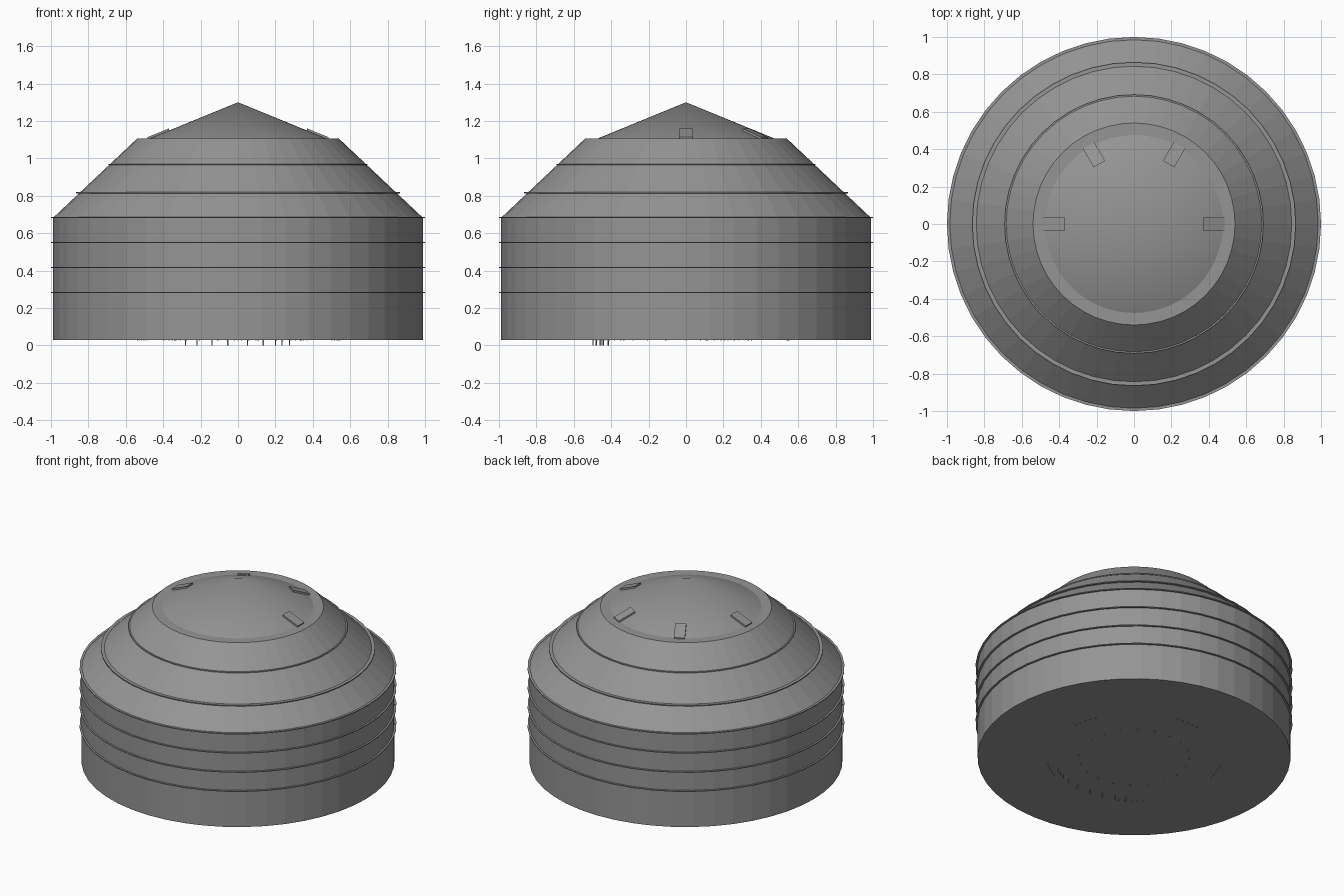
import bpy, bmesh
from math import sin, cos, radians, tau

cube = bpy.data.objects.get("Cube")
if cube:
    bpy.data.objects.remove(cube)

grey = bpy.data.materials.new("mid_grey")
grey.use_nodes = True
colour = (0.3, 0.3, 0.3, 1)
grey.diffuse_color = colour
grey.node_tree.nodes["Principled BSDF"].inputs["Base Color"].default_value = colour


def finish(name, bm):
    bmesh.ops.recalc_face_normals(bm, faces=bm.faces)
    mesh = bpy.data.meshes.new(name)
    bm.to_mesh(mesh)
    bm.free()
    mesh.materials.append(grey)
    obj = bpy.data.objects.new(name, mesh)
    bpy.context.collection.objects.link(obj)
    return obj


def lathe(name, profile, sides):
    """Turn a radius/height profile around z, closing both ends."""
    bm = bmesh.new()
    rows = []
    for r, z in profile:
        if r == 0:
            rows.append([bm.verts.new((0, 0, z))] * sides)
        else:
            rows.append([bm.verts.new((r * cos(tau * i / sides), r * sin(tau * i / sides), z))
                         for i in range(sides)])
    for a, b in zip(rows, rows[1:]):
        for i in range(sides):
            j = (i + 1) % sides
            bm.faces.new(list(dict.fromkeys((a[i], a[j], b[j], b[i]))))
    for row in (rows[0], rows[-1]):
        if row[0] is not row[1]:
            bm.faces.new(row)
    return finish(name, bm)


# Drum wall, sloping shoulder and flat ledge
BASE, EAVE, LEDGE = 0.03, 0.683, 1.105
WALL, RIM, CAP = 0.988, 0.54, 0.48
lathe("bin_body", [(WALL, BASE), (WALL, EAVE), (RIM, LEDGE)], 48)

# Conical cap
PEAK = 1.3
cap = lathe("roof_cap", [(CAP, LEDGE - 0.002), (0, PEAK)], 96)
for poly in cap.data.polygons:
    poly.use_smooth = len(poly.vertices) == 3

# Thin hoops round the wall and shoulder
for n, (r, z) in enumerate([(1, 0.283), (1, 0.416), (1, 0.55), (1, 0.683),
                            (0.865, 0.816), (0.692, 0.967)]):
    lathe(f"hoop_{n + 1}", [(r, z - 0.003), (r, z + 0.003)], 48)


# Hatch plates lying on the cap slope
def cap_height(r):
    return LEDGE + (PEAK - LEDGE) * (1 - r / CAP)


for n in range(4):
    a = radians(60 * n)
    bm = bmesh.new()
    for r in (0.37, 0.485):
        for side in (-0.035, 0.035):
            for lift in (-0.004, 0.01):
                bm.verts.new((r * cos(a) - side * sin(a), r * sin(a) + side * cos(a),
                              cap_height(r) + lift))
    bmesh.ops.convex_hull(bm, input=bm.verts)
    finish(f"roof_hatch_{n + 1}", bm)


# Tiny pins and studs under the floor
def pins(name, points, bottom):
    bm = bmesh.new()
    for x, y in points:
        made = bmesh.ops.create_cube(bm, size=0.006)["verts"]
        for v in made:
            v.co.x += x
            v.co.y += y
            v.co.z = bottom if v.co.z < 0 else BASE + 0.005
    finish(name, bm)


def arc(r, start, end, count):
    return [(r * cos(radians(start + (end - start) * i / count)),
             r * sin(radians(start + (end - start) * i / count))) for i in range(count)]


pins("floor_pins", [(x, -(0.25 - x * x) ** 0.5) for x in
                    (-0.28, -0.22, -0.14, -0.055, 0.05, 0.135, 0.2, 0.235, 0.275)], 0)
pins("floor_studs", arc(0.35, 0, 360, 20), BASE - 0.005)
for n in range(5):
    pins(f"stud_cluster_{n + 1}", arc(0.55, 72 * n + 8, 72 * n + 28, 5), BASE - 0.005)
